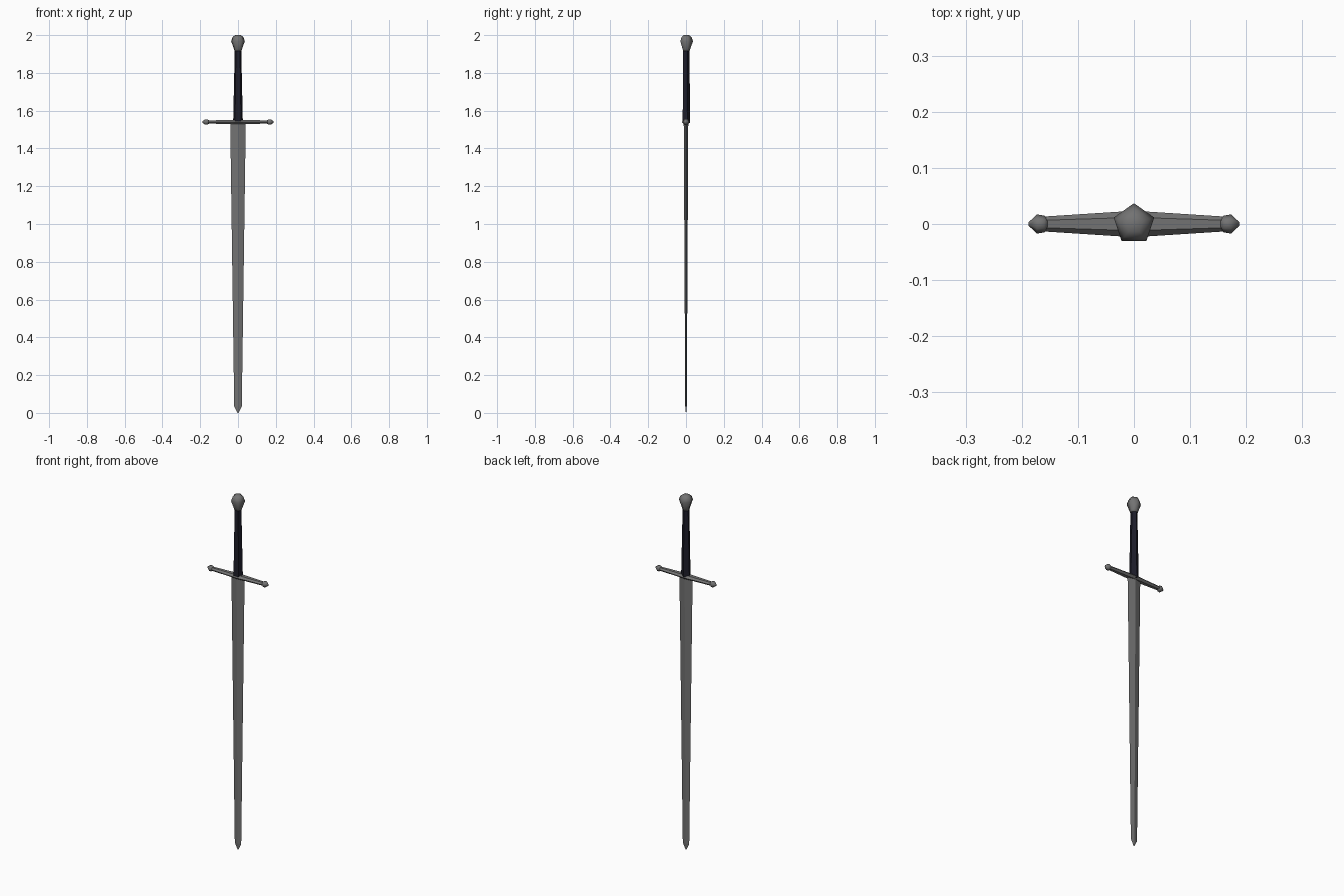
import bpy, bmesh, math
from mathutils import Vector

if "Cube" in bpy.data.objects:
    bpy.data.objects.remove(bpy.data.objects["Cube"])


def material(name, rgb):
    m = bpy.data.materials.new(name)
    m.diffuse_color = (*rgb, 1)
    m.use_nodes = True
    m.node_tree.nodes["Principled BSDF"].inputs["Base Color"].default_value = m.diffuse_color
    return m


steel = material("grey steel", (0.17, 0.17, 0.17))
leather = material("dark navy leather", (0.012, 0.012, 0.022))


def loft(name, sides, rings, mat, axis='Z', start=90, smooth=False, cap_start=True):
    """Skin rings of (position, half size a, half size b) along an axis."""
    bm = bmesh.new()
    loops = []
    for pos, a, b in rings:
        loop = []
        for i in range(sides):
            t = math.radians(start) + 2 * math.pi * i / sides
            u, v = a * math.cos(t), b * math.sin(t)
            loop.append(bm.verts.new((u, v, pos) if axis == 'Z' else (pos, u, v)))
        loops.append(loop)
    for lo, hi in zip(loops, loops[1:]):
        for i in range(sides):
            j = (i + 1) % sides
            bm.faces.new((lo[i], lo[j], hi[j], hi[i]))
    if cap_start:
        bm.faces.new(loops[0][::-1])
    bm.faces.new(loops[-1])
    bmesh.ops.remove_doubles(bm, verts=bm.verts, dist=0.00005)
    bmesh.ops.recalc_face_normals(bm, faces=bm.faces)
    mesh = bpy.data.meshes.new(name)
    bm.to_mesh(mesh)
    bm.free()
    mesh.materials.append(mat)
    for p in mesh.polygons:
        p.use_smooth = smooth
    ob = bpy.data.objects.new(name, mesh)
    bpy.context.collection.objects.link(ob)
    return ob


# Blade: tapering diamond section with a short point
loft("blade", 4, [(0.0, 0.003, 0.001), (0.035, 0.02, 0.004),
                  (1.535, 0.041, 0.012)], steel)

# Grip: five-sided taper
loft("grip", 5, [(1.535, 0.027, 0.022), (1.925, 0.018, 0.018)], leather)

# Pommel: five-sided knob flaring upward
loft("pommel", 5, [(1.915, 0.019, 0.019), (1.925, 0.022, 0.022),
                   (1.968, 0.038, 0.037), (1.99, 0.030, 0.029),
                   (2.0, 0.016, 0.016)], steel, smooth=True)


# Crossguard: one tapering arm with a pointed end knob, mirrored
def mirrored(ob):
    m = ob.modifiers.new("mirror", 'MIRROR')
    m.use_axis = (True, False, False)


arm = loft("crossguard", 6, [(0.0, 0.023, 0.013), (0.025, 0.022, 0.012),
                             (0.165, 0.013, 0.010)], steel, axis='X', start=0,
           cap_start=False)
arm.location.z = 1.54
mirrored(arm)

knob = loft("guard_knob", 6, [(0.154, 0.011, 0.010), (0.160, 0.015, 0.015),
                              (0.173, 0.017, 0.017), (0.188, 0.003, 0.005)],
            steel, axis='X', start=0, smooth=True)
knob.location.z = 1.54
mirrored(knob)
